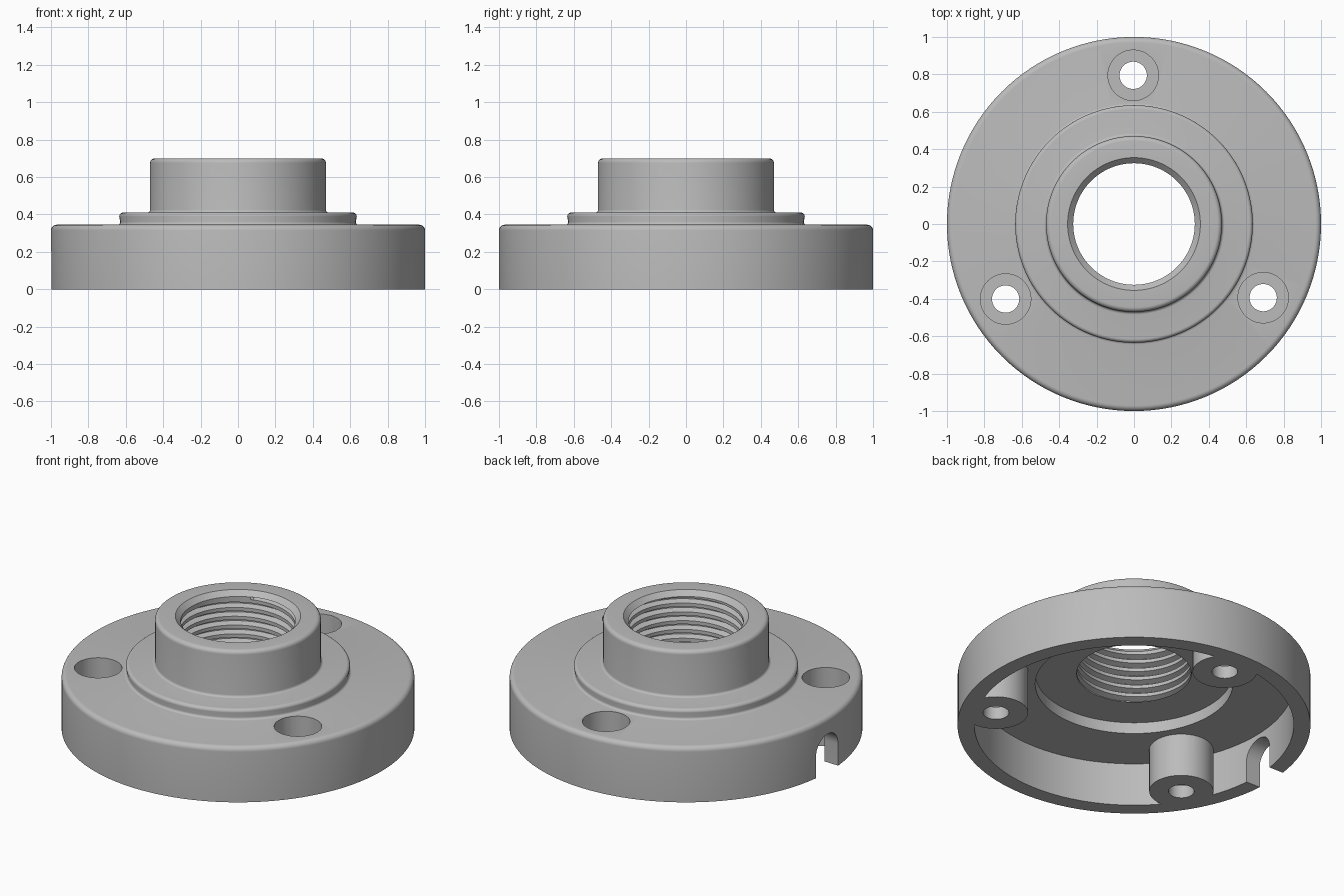
import bpy, bmesh, math
from mathutils import Matrix

cube = bpy.data.objects.get("Cube")
if cube:
    bpy.data.objects.remove(cube)

SEG = 128
TAU = 2 * math.pi

metal = bpy.data.materials.new("grey metal")
metal.use_nodes = True
GREY = (0.5, 0.5, 0.5, 1)
metal.diffuse_color = GREY
metal.node_tree.nodes["Principled BSDF"].inputs["Base Color"].default_value = GREY


def make_object(name, bm):
    mesh = bpy.data.meshes.new(name)
    bm.to_mesh(mesh)
    bm.free()
    obj = bpy.data.objects.new(name, mesh)
    bpy.context.collection.objects.link(obj)
    mesh.materials.append(metal)
    return obj


def arc(cx, cz, r, start, end, steps=6):
    angles = [math.radians(start + (end - start) * i / steps) for i in range(steps + 1)]
    return [(cx + r * math.cos(a), cz + r * math.sin(a)) for a in angles]


def skin(bm, rows):
    """Bridge rows of points, each row running once around the axis."""
    grid = [[bm.verts.new(p) for p in row] for row in rows]
    for a, b in zip(grid, grid[1:]):
        for j in range(SEG):
            bm.faces.new((a[j], a[j + 1], b[j + 1], b[j]))


def polar(r, z, j):
    a = TAU * (j % SEG) / SEG
    return (r * math.cos(a), r * math.sin(a), z)


# Flange body: outer profile from the bottom of the bore round to its top
BORE, ROOT, CEILING, LIP = 0.325, 0.358, 0.34, 0.67
profile = [(BORE, CEILING), (0.56, CEILING), (0.56, 0.27), (0.905, 0.27), (0.905, 0), (1, 0)]
profile += arc(0.97, 0.315, 0.03, 0, 90)            # rim edge
profile += arc(0.645, 0.36, 0.015, 270, 180, 4)     # fillet under step
profile += arc(0.615, 0.39, 0.02, 0, 90)            # step edge
profile += arc(0.485, 0.425, 0.015, 270, 180, 4)    # fillet under collar
profile += arc(0.445, 0.675, 0.025, 0, 90)          # collar edge
profile += [(0.355, 0.70), (BORE, LIP)]             # bore chamfer

bm = bmesh.new()
skin(bm, [[polar(r, z, j) for j in range(SEG + 1)] for r, z in profile])

# Helical thread inside the bore
PITCH = 0.055
THREAD = [(0, BORE), (0.4, BORE), (0.62, ROOT), (0.78, ROOT)]
TURNS = math.ceil((LIP - CEILING) / PITCH)
rows = []
for turn in range(-1, TURNS + 1):
    for share, radius in THREAD:
        row = []
        for j in range(SEG + 1):
            z = CEILING + PITCH * (turn + share + j / SEG)
            inside = CEILING + 0.004 < z < LIP - 0.004
            z = z if inside else (CEILING if z < (CEILING + LIP) / 2 else LIP)
            row.append(polar(radius if inside else BORE, z, j))
        rows.append(row)
skin(bm, rows)
bmesh.ops.remove_doubles(bm, verts=bm.verts, dist=0.0002)
bmesh.ops.recalc_face_normals(bm, faces=bm.faces)
body = make_object("threaded_flange", bm)


def cylinder(bm, r, x, y, z0, z1, segments=48):
    bmesh.ops.create_cone(bm, cap_ends=True, segments=segments, radius1=r, radius2=r,
                          depth=z1 - z0, matrix=Matrix.Translation((x, y, (z0 + z1) / 2)))


def boolean(operation, bm):
    tool = make_object("helper", bm)
    tool.hide_render = True
    mod = body.modifiers.new(operation, "BOOLEAN")
    mod.operation, mod.object, mod.solver = operation, tool, "EXACT"
    bpy.ops.object.select_all(action="DESELECT")
    bpy.context.view_layer.objects.active = body
    body.select_set(True)
    bpy.ops.object.modifier_apply(modifier=mod.name)
    bpy.data.objects.remove(tool)


# Screw bosses with counterbored holes
centres = [(0.795 * math.cos(math.radians(a)), 0.795 * math.sin(math.radians(a)))
           for a in (90.3, 210.3, 330.3)]
for operation, parts in (("UNION", [(0.182, 0, 0.3)]),
                         ("DIFFERENCE", [(0.135, 0.08, 0.5)]),
                         ("DIFFERENCE", [(0.073, -0.1, 0.3)])):
    bm = bmesh.new()
    for x, y in centres:
        for r, z0, z1 in parts:
            cylinder(bm, r, x, y, z0, z1)
    boolean(operation, bm)

# Arched cable notch through the rim
HALF, SPRING = 0.105, 0.135
outline = [(-HALF, -0.1), (HALF, -0.1)] + arc(0, SPRING, HALF, 0, 180, 20)
bm = bmesh.new()
face = bm.faces.new([bm.verts.new((0.8, y, z)) for y, z in outline])
side = bmesh.ops.extrude_face_region(bm, geom=[face])["geom"]
bmesh.ops.translate(bm, vec=(0.4, 0, 0), verts=[v for v in side if isinstance(v, bmesh.types.BMVert)])
bmesh.ops.recalc_face_normals(bm, faces=bm.faces)
bm.transform(Matrix.Rotation(math.radians(178.5), 4, "Z"))
boolean("DIFFERENCE", bm)

bpy.ops.object.shade_smooth_by_angle(angle=math.radians(30))
